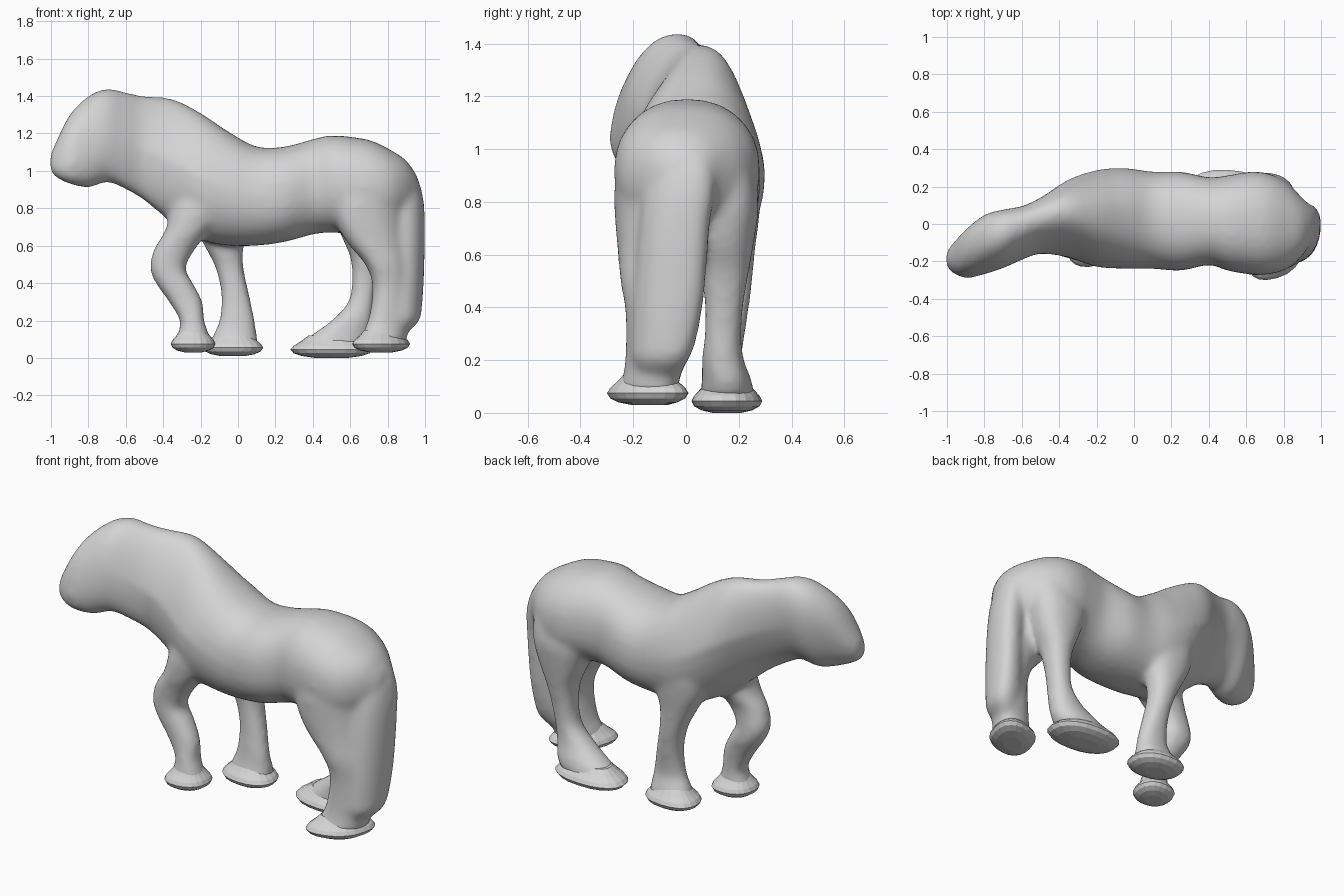
import bpy, bmesh, math

old_cube = bpy.data.objects.get("Cube")
if old_cube:
    bpy.data.objects.remove(old_cube, do_unlink=True)

# One plain colour
clay = bpy.data.materials.new("plain_grey")
clay.use_nodes = True
clay.diffuse_color = (0.66, 0.66, 0.66, 1)
shader = next(n for n in clay.node_tree.nodes if n.type == "BSDF_PRINCIPLED")
shader.inputs["Base Color"].default_value = clay.diffuse_color
shader.inputs["Roughness"].default_value = 0.6


def spline(rows, steps):
    """Smoothly interpolate a list of rows."""
    if steps == 1:
        return rows
    result = []
    for i in range(len(rows) - 1):
        before, start = rows[max(i - 1, 0)], rows[i]
        end, after = rows[i + 1], rows[min(i + 2, len(rows) - 1)]
        for step in range(steps):
            t = step / steps
            result.append([
                b + 0.5 * t * (c - a + t * (2 * a - 5 * b + 4 * c - d + t * (3 * (b - c) + d - a)))
                for a, b, c, d in zip(before, start, end, after)])
    return result + [rows[-1]]


def rounded(value):
    return math.copysign(abs(value) ** 0.88, value)


def bump(value, centre, width):
    return math.exp(-((value - centre) / width) ** 2)


def loft(bm, rows, trunk_shape=False, twist=0, sides=28, steps=4):
    """Rows in hundredths: station, low and high of the first width, then low and high y.
    Twist draws the section out along the diagonal."""
    rings = []
    for row in spline(rows, steps):
        station, low, high, right, left = [value / 100 for value in row]
        crest = throat = lean = 0
        if trunk_shape:
            # Neck narrows to the crest and throat, neck and head lean to the left
            crest = 0.32 * bump(station, -0.3, 0.28)
            throat = 0.3 * bump(station, -0.48, 0.18)
            lean = 0.045 * min(max(-station - 0.1, 0) / 0.3, 1) * min((high - low) / 0.4, 1)
        ring = []
        for k in range(sides):
            angle = math.tau * k / sides
            up, side = rounded(math.sin(angle)), rounded(math.cos(angle - twist))
            side *= 1 - crest * max(up, 0) - throat * max(-up, 0)
            first = (low + high) / 2 + up * (high - low) / 2
            y = (right + left) / 2 + side * (left - right) / 2 + lean * up
            ring.append(bm.verts.new((station, y, first) if trunk_shape else (first, y, station)))
        rings.append(ring)
    for one, two in zip(rings, rings[1:]):
        for k in range(sides):
            n = (k + 1) % sides
            bm.faces.new((one[k], one[n], two[n], two[k]))
    bm.faces.new(rings[0])
    bm.faces.new(rings[-1])


def finish(bm, name, smooth):
    bmesh.ops.recalc_face_normals(bm, faces=bm.faces)
    mesh = bpy.data.meshes.new(name)
    bm.to_mesh(mesh)
    bm.free()
    mesh.materials.append(clay)
    obj = bpy.data.objects.new(name, mesh)
    bpy.context.collection.objects.link(obj)
    for face in mesh.polygons:
        face.use_smooth = smooth
    return obj


# Head, neck and trunk, from muzzle to rump
trunk = [
    (-100.5, 101, 108, -21, -16), (-98, 97, 114, -25, -12), (-90, 93, 130, -28, -4),
    (-80, 91, 140, -26, 4), (-70, 94, 144, -23, 7), (-60, 90, 142, -19, 9),
    (-50, 84, 140, -16, 14), (-35, 72, 138.5, -18, 24), (-20, 63, 131, -23, 29),
    (-5, 60, 121, -24, 30), (10, 60, 113, -24, 28), (25, 62, 113, -25, 28),
    (40, 66, 117, -22, 25), (50, 67, 119, -25, 26), (62, 66, 118, -27, 28),
    (72, 66, 116, -27, 27), (82, 70, 111, -24, 22), (90, 76, 105.5, -17, 14),
    (96, 84, 97, -8, 8)]

# Limbs and tail, from the ground up
bent_foreleg = [
    (7, -34, -14, -20, -3), (14, -32, -16, -19, -4), (20, -31, -18, -18, -4),
    (30, -37, -19, -17, -3), (40, -44, -24, -17, -1), (48, -47, -28, -17, -1),
    (58, -45, -23, -18, -1), (68, -39, -15, -20, 3), (82, -35, -4, -21, 5),
    (100, -27, -8, -18, 5)]
straight_foreleg = [
    (6, -15, 11, 6, 25), (13, -13, 10, 8, 23), (20, -10, 9, 9, 21),
    (34, -9, 6, 10, 23), (48, -12, 3, 10, 25), (60, -18, 3, 8, 26),
    (72, -24, 6, 6, 27.5), (86, -25, 5, 5, 28.5), (102, -20, 0, 5, 26)]
left_hind_leg = [
    (6, 33, 68, 5, 26), (12, 39, 71, 6, 25), (20, 50, 72, 6, 22),
    (30, 59, 73, 7, 21), (42, 61, 75, 7, 22), (54, 60, 78, 5, 24),
    (66, 55, 83, 2, 26), (80, 52, 86, 2, 27.5), (98, 56, 85, 2, 24)]
right_hind_leg = [
    (8, 65, 90, -26, -3), (14, 67, 91, -24, -2), (22, 70, 93, -23, 1),
    (38, 72, 94, -23, 3), (50, 68, 93, -25, 5), (62, 58, 92, -26, 7),
    (74, 52, 91, -27, 8), (86, 52, 90, -27, 6), (100, 56, 86, -23, 4)]
tail = [
    (14, 80, 91, -18, -3), (20, 78, 97, -21, 1), (28, 78, 98.5, -21, 4),
    (45, 80, 99.5, -20, 7), (70, 80, 100, -18, 9), (86, 78, 99, -16, 11),
    (97, 74, 95.5, -12, 10), (106, 72, 89, -7, 7)]

body = bmesh.new()
loft(body, trunk, trunk_shape=True)
for limb in (bent_foreleg, straight_foreleg, left_hind_leg):
    loft(body, limb)
for limb in (right_hind_leg, tail):
    loft(body, limb, twist=0.3)
horse = finish(body, "horse_body", True)

# Blend the parts into one continuous skin
bpy.context.view_layer.objects.active = horse
horse.select_set(True)
remesh = horse.modifiers.new("skin", "REMESH")
remesh.mode = "VOXEL"
remesh.voxel_size = 0.016
remesh.use_smooth_shade = True
soften = horse.modifiers.new("soften", "SMOOTH")
soften.factor = 0.5
soften.iterations = 14
for modifier in ("skin", "soften"):
    bpy.ops.object.modifier_apply(modifier=modifier)

# Flared hooves with a rounded sole: x range, y range, ground height, twist
hooves = {
    "right_front_hoof": (-36, -12, -23, 0, 3, 0.1),
    "left_front_hoof": (-19, 13.5, 3, 28, 1, -0.1),
    "left_hind_hoof": (28, 72, 2, 29, 0, -0.1),
    "right_hind_hoof": (61, 92, -30, 1, 3, 0.4)}
profile = [(0, 0.4), (1, 0.72), (2.5, 0.92), (4.5, 1), (6.5, 0.92), (9, 0.74), (12, 0.56)]
for name, (back, front, right, left, ground, twist) in hooves.items():
    rows = []
    for height, scale in profile:
        cx, cy = (back + front) / 2, (right + left) / 2
        rx, ry = scale * (front - back) / 2, scale * (left - right) / 2
        rows.append((ground + height, cx - rx, cx + rx, cy - ry, cy + ry))
    hoof = bmesh.new()
    loft(hoof, rows, twist=twist, sides=20, steps=1)
    finish(hoof, name, False)
